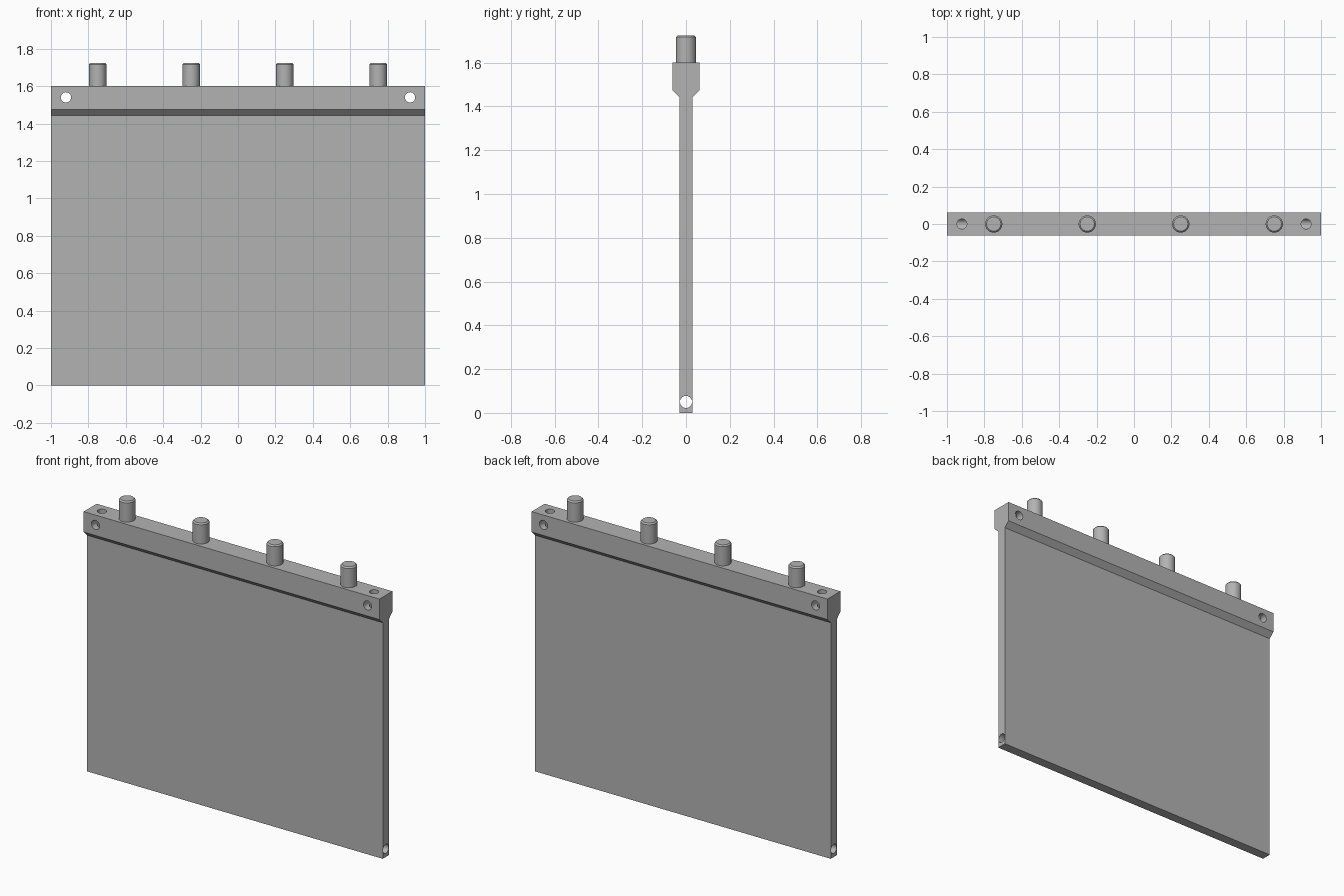
import bpy, bmesh
from math import pi, radians

if "Cube" in bpy.data.objects:
    bpy.data.objects.remove(bpy.data.objects["Cube"], do_unlink=True)

GREY = (0.45, 0.45, 0.45, 1)
grey = bpy.data.materials.new("plain_grey")
grey.use_nodes = True
grey.diffuse_color = GREY
grey.node_tree.nodes["Principled BSDF"].inputs["Base Color"].default_value = GREY


def shade(ob):
    bpy.ops.object.select_all(action='DESELECT')
    ob.select_set(True)
    bpy.context.view_layer.objects.active = ob
    bpy.ops.object.shade_smooth_by_angle(angle=radians(30))


def cylinder(name, radius, length, location, rotation=(0, 0, 0)):
    bpy.ops.mesh.primitive_cylinder_add(vertices=48, radius=radius, depth=length,
                                        location=location, rotation=rotation)
    ob = bpy.context.object
    ob.name = name
    ob.data.materials.append(grey)
    return ob


# Plate with thickened head: mirrored half profile extruded along x
half = [(0.03, 0), (0.03, 1.443), (0.0625, 1.475), (0.0625, 1.6)]
profile = half + [(-y, z) for y, z in reversed(half)]
bm = bmesh.new()
face = bm.faces.new([bm.verts.new((-1, y, z)) for y, z in profile])
extruded = bmesh.ops.extrude_face_region(bm, geom=[face])["geom"]
bmesh.ops.translate(bm, vec=(2, 0, 0),
                    verts=[v for v in extruded if isinstance(v, bmesh.types.BMVert)])
bmesh.ops.recalc_face_normals(bm, faces=bm.faces)
mesh = bpy.data.meshes.new("plate")
bm.to_mesh(mesh)
bm.free()
plate = bpy.data.objects.new("plate", mesh)
mesh.materials.append(grey)
bpy.context.collection.objects.link(plate)

# Drilled holes: bottom channel, and at each end a cross hole and a vertical bore
cutters = [cylinder("bottom_channel_cutter", 0.0275, 2.2, (0, 0, 0.05), (0, pi / 2, 0))]
for side, x in (("left", 0.92), ("right", -0.92)):
    cutters.append(cylinder(side + "_cross_hole_cutter", 0.0275, 0.4,
                            (x, 0, 1.54), (pi / 2, 0, 0)))
    cutters.append(cylinder(side + "_bore_cutter", 0.0265, 1.65, (x, 0, 0.05 + 0.825)))
for cutter in cutters:
    cut = plate.modifiers.new(cutter.name, 'BOOLEAN')
    cut.operation = 'DIFFERENCE'
    cut.solver = 'EXACT'
    cut.object = cutter
    bpy.context.view_layer.objects.active = plate
    bpy.ops.object.modifier_apply(modifier=cut.name)
for cutter in cutters:
    bpy.data.objects.remove(cutter, do_unlink=True)
shade(plate)

# Row of four pegs with chamfered tops
for i in range(4):
    peg = cylinder(f"peg_{i + 1}", 0.046, 0.125, (-0.75 + 0.5 * i, 0, 1.6625))
    bm = bmesh.new()
    bm.from_mesh(peg.data)
    rim = [e for e in bm.edges if all(v.co.z > 0 for v in e.verts)]
    bmesh.ops.bevel(bm, geom=rim, offset=0.008, segments=1, affect='EDGES')
    bm.to_mesh(peg.data)
    bm.free()
    shade(peg)
